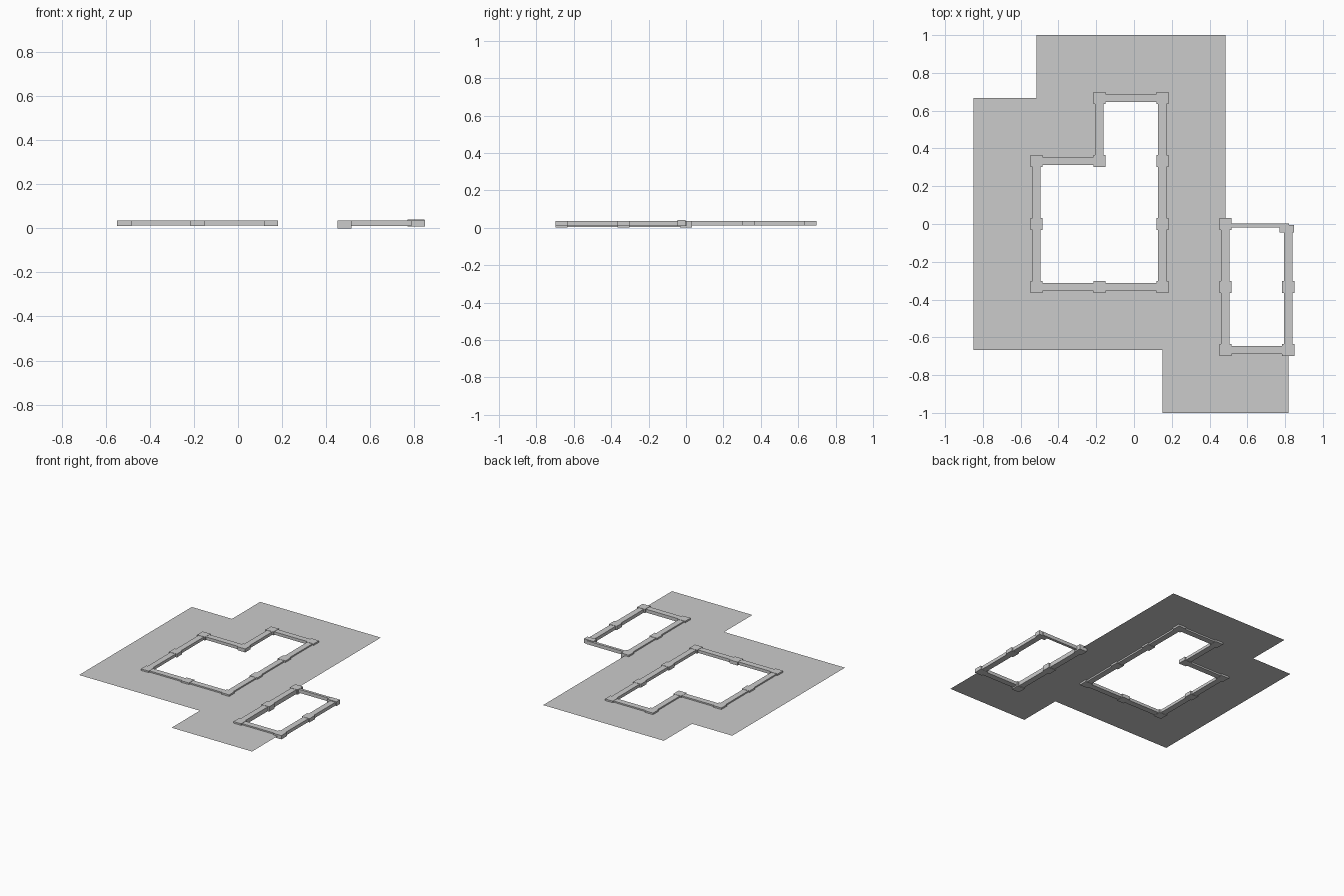
import bpy
import bmesh

T = 1 / 3                 # tile size
X0, Y0 = -0.85, -1.0      # grid origin
GROUND_Z = 0.025

old = bpy.data.objects.get("Cube")
if old:
    bpy.data.objects.remove(old)

gray = bpy.data.materials.new("light_gray")
gray.use_nodes = True
gray.diffuse_color = (0.6, 0.6, 0.6, 1)
gray.node_tree.nodes["Principled BSDF"].inputs["Base Color"].default_value = (0.6, 0.6, 0.6, 1)


def grid(i, j):
    return X0 + i * T, Y0 + j * T


def finish(bm, name):
    mesh = bpy.data.meshes.new(name)
    bm.to_mesh(mesh)
    bm.free()
    mesh.materials.append(gray)
    obj = bpy.data.objects.new(name, mesh)
    bpy.context.collection.objects.link(obj)
    return obj


def box(name, x0, x1, y0, y1, z0, z1):
    bm = bmesh.new()
    bmesh.ops.create_cube(bm, size=1)
    for v in bm.verts:
        v.co.x = x1 if v.co.x > 0 else x0
        v.co.y = y1 if v.co.y > 0 else y0
        v.co.z = z1 if v.co.z > 0 else z0
    return finish(bm, name)


# Ground: flat sheet made of the occupied tiles, one row per string
rows = ["...##", "####.", "#..#.", "#..#.", "##.#.", ".###."]
bm = bmesh.new()
for j, row in enumerate(rows):
    for i, cell in enumerate(row):
        if cell == "#":
            corners = [(i, j), (i + 1, j), (i + 1, j + 1), (i, j + 1)]
            bm.faces.new([bm.verts.new((*grid(*c), GROUND_Z)) for c in corners])
bmesh.ops.remove_doubles(bm, verts=bm.verts, dist=0.001)
bmesh.ops.dissolve_limit(bm, angle_limit=0.01, verts=bm.verts, edges=bm.edges)
finish(bm, "ground")


def wall(name, a, b, z0=0.013, z1=0.035, half=0.022):
    (xa, ya), (xb, yb) = grid(*a), grid(*b)
    box(name, min(xa, xb) - half, max(xa, xb) + half,
        min(ya, yb) - half, max(ya, yb) + half, z0, z1)


def post(name, p, z0=0.011, z1=0.037, half=0.032):
    x, y = grid(*p)
    box(name, x - half, x + half, y - half, y + half, z0, z1)


# Large rim: walls along the L-shaped opening, posts at every tile corner
loop = [(1, 2), (3, 2), (3, 5), (2, 5), (2, 4), (1, 4)]
for k, a in enumerate(loop):
    b = loop[(k + 1) % len(loop)]
    wall("large_rim_wall", a, b)
    steps = abs(b[0] - a[0]) + abs(b[1] - a[1])
    for s in range(steps):
        post("large_rim_post", (a[0] + (b[0] - a[0]) * s / steps,
                                a[1] + (b[1] - a[1]) * s / steps))

# Small rim: deeper west side, regular south and east sides
wall("small_rim_west_wall", (4, 1), (4, 3), z0=0.003)
wall("small_rim_south_wall", (4, 1), (5, 1), z0=0.01)
wall("small_rim_east_wall", (5, 1), (5, 2.92), z0=0.01)
for j in (1, 2, 3):
    post("small_rim_west_post", (4, j), z0=0.0)
for j in (1, 2):
    post("small_rim_east_post", (5, j), z0=0.009)

# Small rim: thin north wall and its offset corner post
box("small_rim_north_wall", 0.48, 0.82, -0.018, 0.002, 0.01, 0.036)
box("small_rim_north_east_post", 0.77, 0.848, -0.046, -0.004, 0.009, 0.041)
